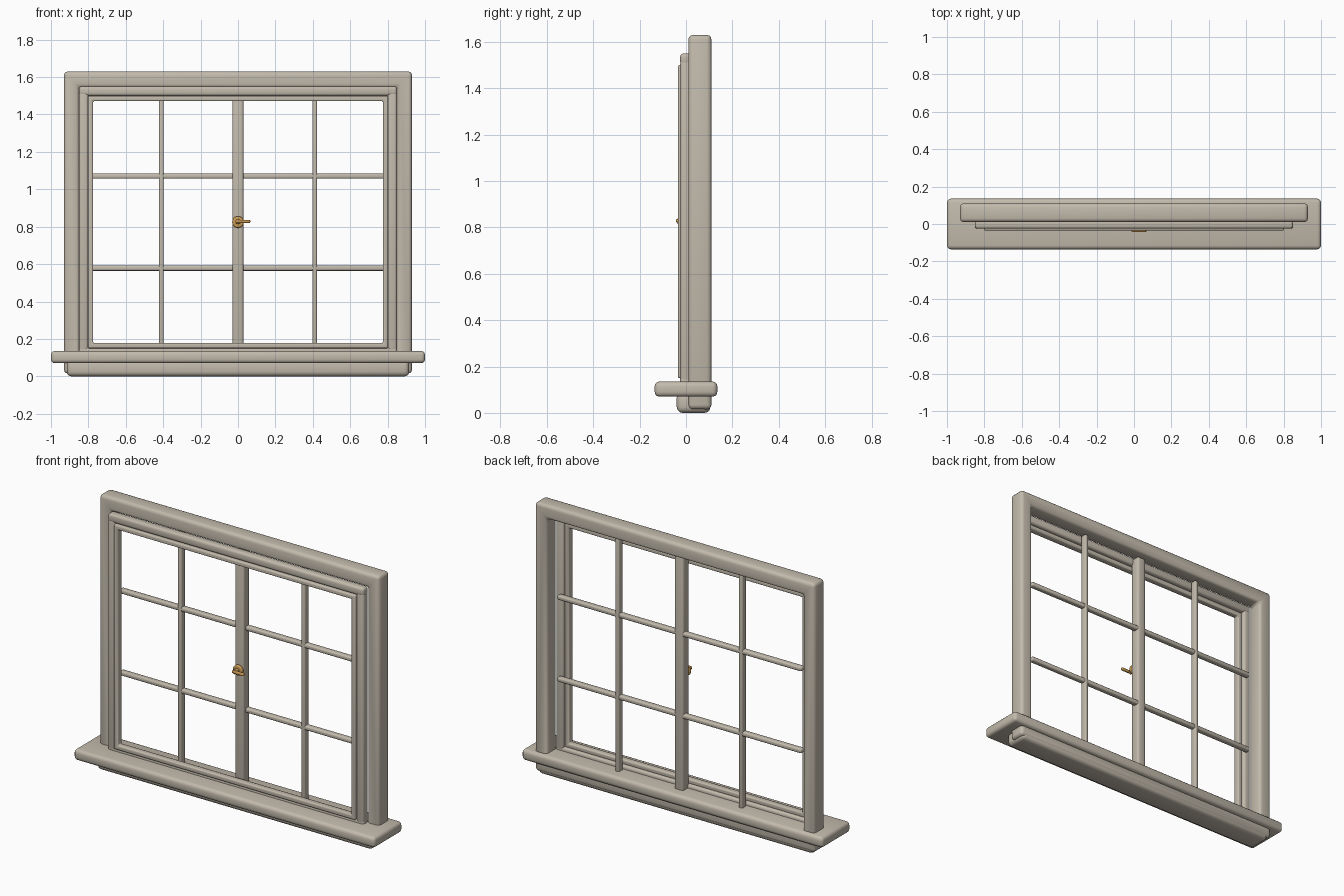
import bpy
import bmesh
import math
from mathutils import Matrix, Vector

cube = bpy.data.objects.get("Cube")
if cube:
    bpy.data.objects.remove(cube, do_unlink=True)


def material(name, color):
    m = bpy.data.materials.new(name)
    m.use_nodes = True
    m.diffuse_color = color
    m.node_tree.nodes["Principled BSDF"].inputs["Base Color"].default_value = color
    return m


stone = material("warm_grey_paint", (0.54, 0.49, 0.41, 1))
brass = material("brass", (0.58, 0.32, 0.09, 1))


def finish(name, bm, mat, bevel, segments=3):
    """Turn a bmesh into a bevelled, smooth shaded object."""
    bmesh.ops.recalc_face_normals(bm, faces=bm.faces)
    mesh = bpy.data.meshes.new(name)
    bm.to_mesh(mesh)
    bm.free()
    mesh.materials.append(mat)
    ob = bpy.data.objects.new(name, mesh)
    bpy.context.collection.objects.link(ob)
    mod = ob.modifiers.new("rounded_edges", "BEVEL")
    mod.width = bevel
    mod.segments = segments
    mod.limit_method = "ANGLE"
    mod.angle_limit = math.radians(40)
    bpy.ops.object.select_all(action="DESELECT")
    ob.select_set(True)
    bpy.context.view_layer.objects.active = ob
    bpy.ops.object.modifier_apply(modifier=mod.name)
    bpy.ops.object.shade_smooth_by_angle(angle=math.radians(35))
    return ob


def bar(name, xs, ys, zs, bevel, mat=stone):
    """Rounded box between the given limits."""
    bm = bmesh.new()
    limits = [Vector(p) for p in zip(xs, ys, zs)]
    size = limits[1] - limits[0]
    place = Matrix.Translation((limits[0] + limits[1]) / 2) @ Matrix.Diagonal((*size, 1))
    bmesh.ops.create_cube(bm, size=1, matrix=place)
    return finish(name, bm, mat, bevel)


def ring(name, outer, inner, ys, bevel):
    """Rectangular frame; outer and inner are (half width, bottom, top)."""
    bm = bmesh.new()
    loops = []
    for y in ys:
        for w, low, high in (outer, inner):
            corners = ((-w, low), (w, low), (w, high), (-w, high))
            loops.append([bm.verts.new((x, y, z)) for x, z in corners])
    front_out, front_in, back_out, back_in = loops
    for a, b in ((front_out, front_in), (back_out, back_in),
                 (front_out, back_out), (front_in, back_in)):
        for i in range(4):
            j = (i + 1) % 4
            bm.faces.new((a[i], a[j], b[j], b[i]))
    return finish(name, bm, stone, bevel)


def disc(name, radius, y_front, y_back, z, bevel):
    """Round brass part facing the front."""
    bm = bmesh.new()
    place = Matrix.Translation((0, (y_front + y_back) / 2, z)) @ Matrix.Rotation(math.pi / 2, 4, "X")
    bmesh.ops.create_cone(bm, cap_ends=True, segments=32, radius1=radius,
                          radius2=radius, depth=y_back - y_front, matrix=place)
    return finish(name, bm, brass, bevel)


# Outer casing, sill and apron
ring("outer_frame", (0.93, 0.015, 1.63), (0.85, 0.1, 1.545), (0.01, 0.11), 0.02)
bar("sill", (-1, 1), (-0.135, 0.135), (0.07, 0.135), 0.02)
bar("apron", (-0.915, 0.915), (-0.04, 0.105), (0, 0.09), 0.025)

# Stepped inner frame
bar("inner_head", (-0.85, 0.85), (-0.025, 0.025), (1.5, 1.55), 0.014)
bar("inner_base", (-0.85, 0.85), (-0.025, 0.025), (0.11, 0.155), 0.012)
for side, s in (("left", 1), ("right", -1)):
    bar("inner_jamb_" + side, sorted((s * 0.8, s * 0.85)), (-0.025, 0.025), (0.12, 1.52), 0.014)
ring("sash_frame", (0.803, 0.15, 1.5), (0.775, 0.178, 1.472), (-0.035, 0.006), 0.008)

# Centre mullion and glazing bars
bar("centre_mullion", (-0.029, 0.029), (0.01, 0.07), (0.12, 1.54), 0.012)
for side, s in (("left", 1), ("right", -1)):
    x = s * 0.41
    bar("upright_bar_" + side, (x - 0.0125, x + 0.0125), (0.03, 0.07), (0.12, 1.54), 0.008)
for level, z in (("upper", 1.07), ("lower", 0.578)):
    bar("cross_bar_" + level, (-0.812, 0.812), (0.032, 0.067), (z - 0.0135, z + 0.0135), 0.009)

# Latch
disc("latch_plate", 0.031, -0.008, 0.012, 0.825, 0.007)
disc("latch_post", 0.013, -0.036, 0, 0.827, 0.003)
bar("latch_lever", (-0.014, 0.066), (-0.043, -0.026), (0.82, 0.836), 0.006, brass)
